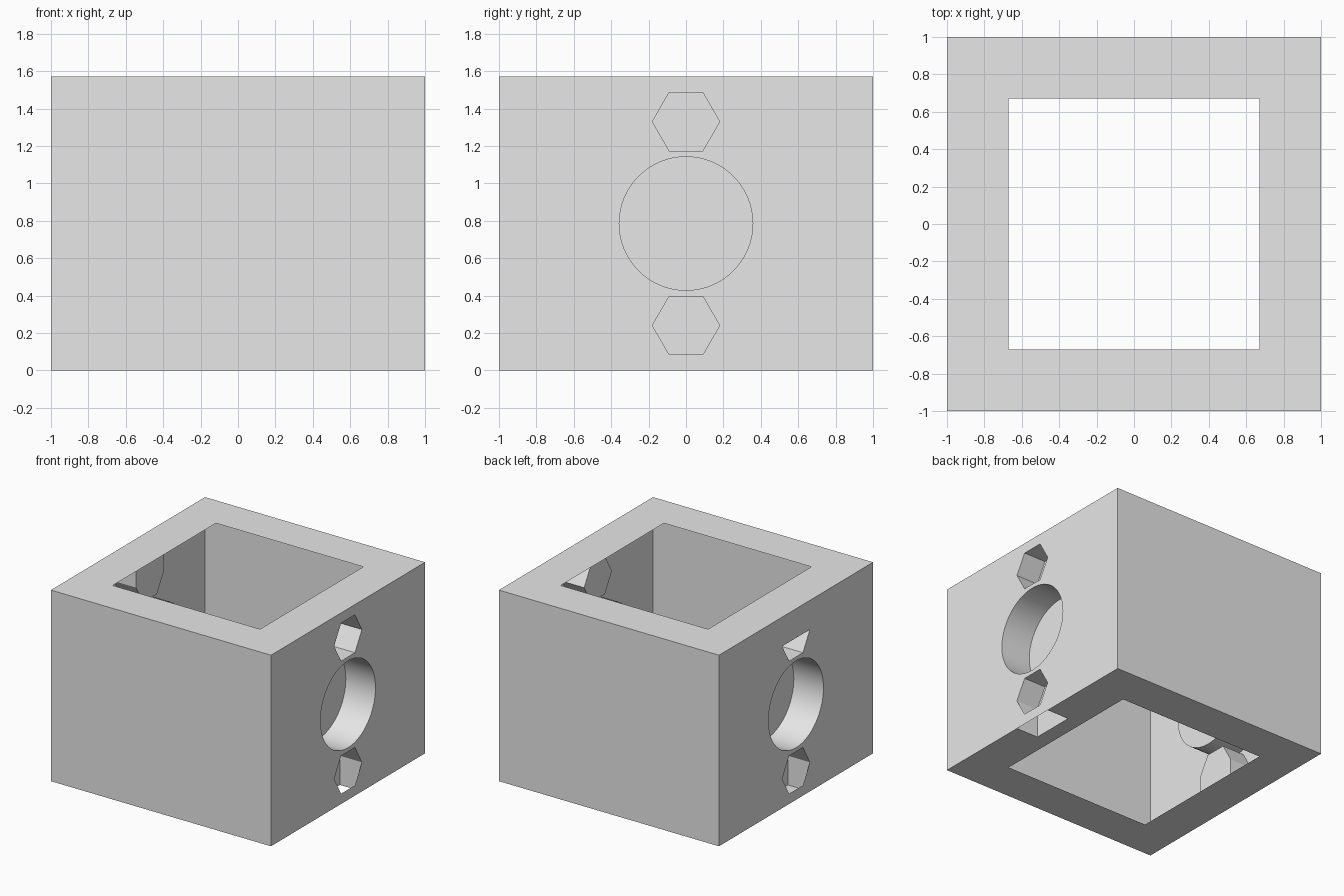
import bpy, bmesh
from math import sin, cos, pi
from mathutils import Vector

if "Cube" in bpy.data.objects:
    bpy.data.objects.remove(bpy.data.objects["Cube"])

HEIGHT, OPENING = 1.57, 0.67
MID, LOW, HIGH = HEIGHT / 2, 0.24, 1.33
NUT_R, BORE_R = 0.18, 0.357
NUT_X, BORE_X = 0.8, 0.73

grey = bpy.data.materials.new("plain grey")
grey.use_nodes = True
grey.diffuse_color = (0.8, 0.8, 0.8, 1)
grey.node_tree.nodes["Principled BSDF"].inputs["Base Color"].default_value = (0.8, 0.8, 0.8, 1)


def ring(z, r, n):
    """Regular polygon in the (y, z) plane."""
    return [(r * cos(2 * pi * i / n), z + r * sin(2 * pi * i / n)) for i in range(n)]


def finish(bm, name, smooth=False):
    mesh = bpy.data.meshes.new(name)
    bm.to_mesh(mesh)
    bm.free()
    mesh.materials.append(grey)
    obj = bpy.data.objects.new(name, mesh)
    bpy.context.collection.objects.link(obj)
    if smooth:
        bpy.context.view_layer.objects.active = obj
        obj.select_set(True)
        bpy.ops.object.shade_smooth_by_angle()
        obj.select_set(False)


def panel(name, loops, place, normal):
    """Flat sheet bounded by the first loop, with the other loops cut out."""
    bm = bmesh.new()
    for loop in loops:
        vs = [bm.verts.new(place(*p)) for p in loop]
        for a, b in zip(vs, vs[1:] + vs[:1]):
            bm.edges.new((a, b))
    normal = Vector(normal)
    bmesh.ops.triangle_fill(bm, edges=bm.edges[:], use_beauty=True, normal=normal)
    bm.normal_update()
    bmesh.ops.reverse_faces(bm, faces=[f for f in bm.faces if f.normal.dot(normal) < 0])
    finish(bm, name)


def recess(name, side, profile, inner_x, closed=True, smooth=False):
    """Sleeve running in from a side wall, ending in a flat floor."""
    bm = bmesh.new()
    outer = [bm.verts.new((side, y, z)) for y, z in profile]
    inner = [bm.verts.new((side * inner_x, y, z)) for y, z in profile]
    n = len(profile)
    for i in range(n if closed else n - 1):
        j = (i + 1) % n
        bm.faces.new((outer[i], outer[j], inner[j], inner[i]))
    bm.faces.new(inner)
    bmesh.ops.recalc_face_normals(bm, faces=bm.faces[:])
    bm.normal_update()
    bm.faces.ensure_lookup_table()
    if bm.faces[-1].normal.x * side < 0:
        bmesh.ops.reverse_faces(bm, faces=bm.faces[:])
    finish(bm, name, smooth)


def square(s):
    return [(-s, -s), (s, -s), (s, s), (-s, s)]


wall = [(-1, 0), (1, 0), (1, HEIGHT), (-1, HEIGHT)]
bore = ring(MID, BORE_R, 64)
nut_low, nut_high = ring(LOW, NUT_R, 6), ring(HIGH, NUT_R, 6)
half_high = [nut_high[i] for i in (3, 4, 5, 0)]
slot_down = [(NUT_R, 0)] + nut_low[:4] + [(-NUT_R, 0)]
slot_up = [(-NUT_R, HEIGHT)] + half_high + [(NUT_R, HEIGHT)]

# Plain front and back walls
for name, y in (("front_wall", -1), ("back_wall", 1)):
    panel(name, [wall], lambda x, z, y=y: (x, y, z), (0, y, 0))

# Side walls with round and hexagonal openings
panel("left_wall", [wall, bore, nut_low, nut_high], lambda y, z: (1, y, z), (1, 0, 0))
panel("right_wall", [wall, bore, nut_low, half_high], lambda y, z: (-1, y, z), (-1, 0, 0))

# Top and bottom rims, the bottom one notched by the slot
panel("top_rim", [square(1), square(OPENING)], lambda x, y: (x, y, HEIGHT), (0, 0, 1))
notched = square(1)
notched[2:2] = [(1, -NUT_R), (NUT_X, -NUT_R), (NUT_X, NUT_R), (1, NUT_R)]
panel("bottom_rim", [notched, square(OPENING)], lambda x, y: (x, y, 0), (0, 0, -1))

# Round recesses and nut slots on both sides
for label, side in (("left", 1), ("right", -1)):
    recess(label + "_round_recess", side, bore, BORE_X, smooth=True)
    recess(label + "_lower_nut_slot", side, slot_down, NUT_X, closed=False)
recess("left_upper_nut_recess", 1, nut_high, NUT_X)
recess("right_upper_nut_slot", -1, slot_up, NUT_X, closed=False)
